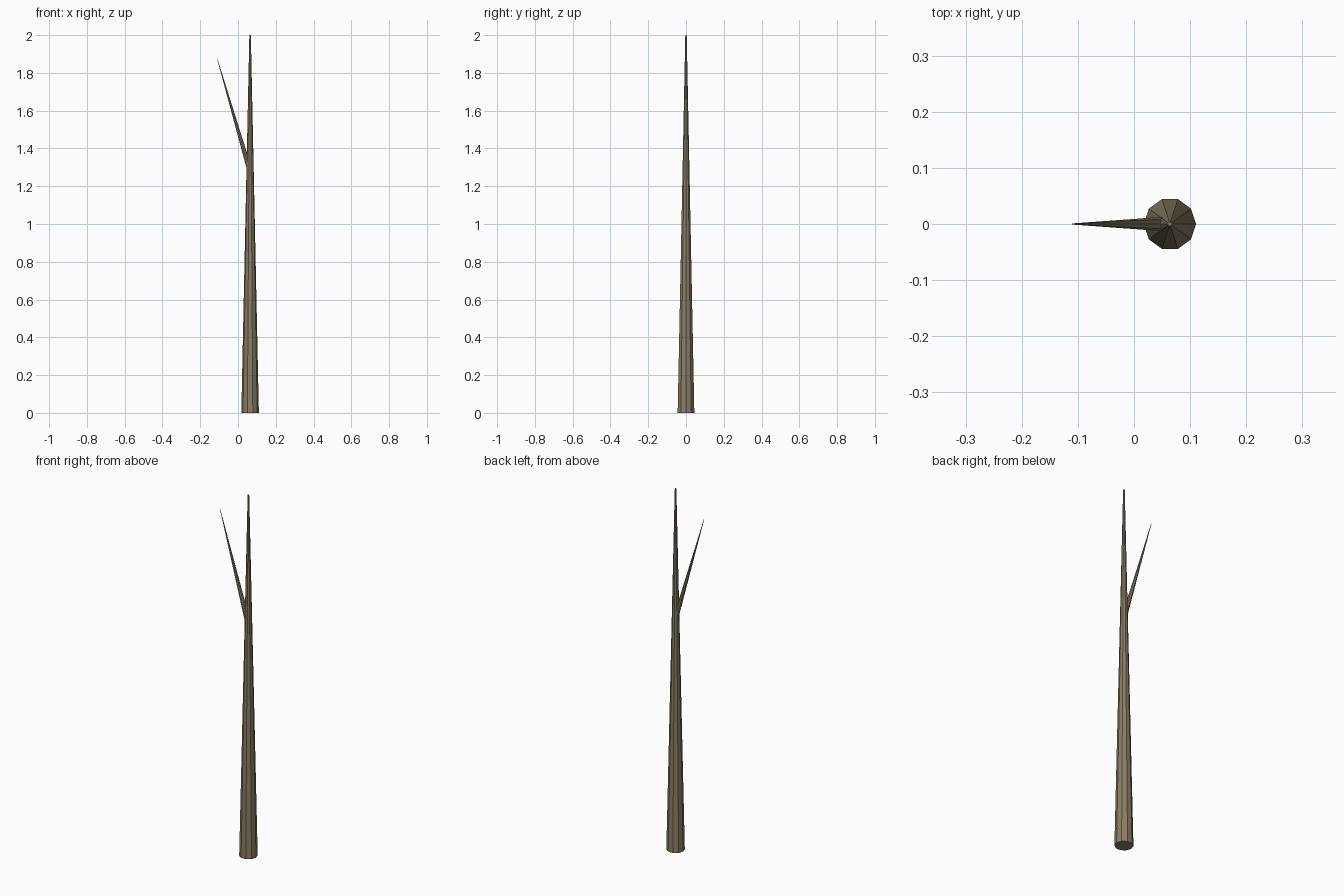
import bpy
from mathutils import Vector

if "Cube" in bpy.data.objects:
    bpy.data.objects.remove(bpy.data.objects["Cube"])

bark = bpy.data.materials.new("bark")
bark.diffuse_color = (0.26, 0.21, 0.13, 1)
bark.use_nodes = True
bark.node_tree.nodes["Principled BSDF"].inputs["Base Color"].default_value = bark.diffuse_color


def tapered_limb(name, start, end, r_start, r_end, sides):
    """Flat-faced tapered cylinder running from start to end."""
    start, end = Vector(start), Vector(end)
    axis = end - start
    bpy.ops.mesh.primitive_cone_add(vertices=sides, radius1=r_start, radius2=r_end,
                                    depth=axis.length)
    limb = bpy.context.object
    limb.name = name
    # spin so that one vertex points along +x before tilting
    for v in limb.data.vertices:
        v.co = Vector((v.co.y, v.co.x * -1, v.co.z))
    limb.rotation_mode = 'QUATERNION'
    limb.rotation_quaternion = Vector((0, 0, 1)).rotation_difference(axis)
    limb.location = (start + end) / 2
    limb.data.materials.append(bark)
    return limb


# Straight trunk
tapered_limb("trunk", (0.064, 0, 0), (0.064, 0, 2), 0.0465, 0.004, 10)

# Single side branch growing out of the trunk axis
tapered_limb("branch", (0.062, 0, 1.285), (-0.110, 0, 1.875), 0.0135, 0.001, 8)
